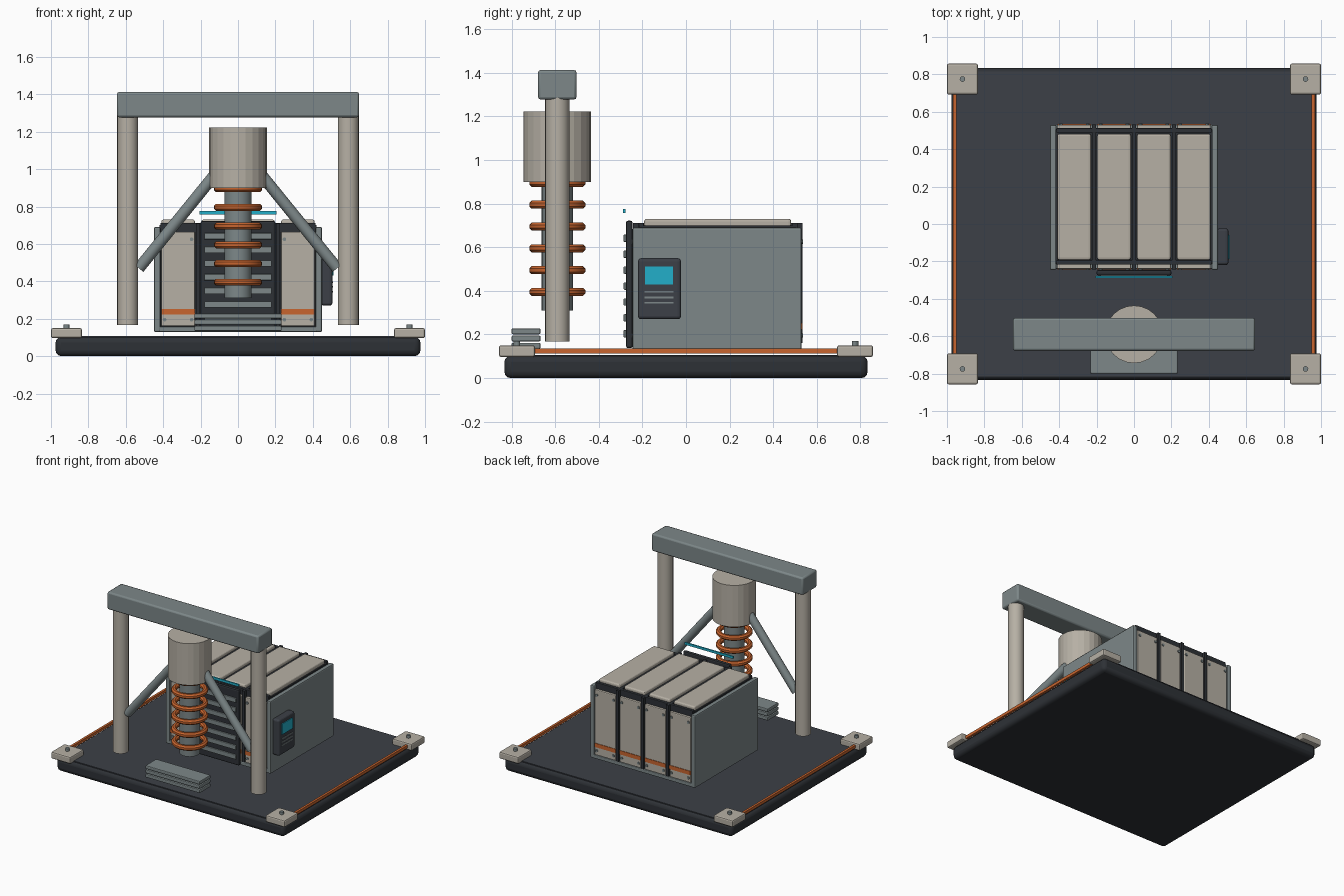
import bpy, bmesh, math
from mathutils import Vector

if "Cube" in bpy.data.objects:
    bpy.data.objects.remove(bpy.data.objects["Cube"])


def material(name, r, g, b):
    m = bpy.data.materials.new(name)
    m.diffuse_color = (r, g, b, 1)
    m.use_nodes = True
    m.node_tree.nodes["Principled BSDF"].inputs["Base Color"].default_value = m.diffuse_color
    return m


CHARCOAL = material("charcoal rubber", 0.027, 0.031, 0.037)
SLATE = material("slate plate", 0.045, 0.051, 0.063)
GREY = material("grey steel", 0.205, 0.245, 0.25)
CREAM = material("cream paint", 0.47, 0.435, 0.375)
ORANGE = material("orange", 0.58, 0.13, 0.028)
CYAN = material("cyan", 0.016, 0.43, 0.59)


def finish(name, bm, mat, bevel=0, segments=2, smooth=True):
    mesh = bpy.data.meshes.new(name)
    bmesh.ops.recalc_face_normals(bm, faces=bm.faces)
    bm.to_mesh(mesh)
    bm.free()
    ob = bpy.data.objects.new(name, mesh)
    bpy.context.collection.objects.link(ob)
    mesh.materials.append(mat)
    if bevel:
        mod = ob.modifiers.new("bevel", 'BEVEL')
        mod.width, mod.segments = bevel, segments
        mod.limit_method = 'ANGLE'
    return ob


def box(name, x, y, z, mat, bevel=0, segments=2):
    """Box from (min, max) ranges on each axis."""
    bm = bmesh.new()
    bmesh.ops.create_cube(bm, size=1)
    for v in bm.verts:
        v.co = [(r[0] + r[1]) / 2 + c * (r[1] - r[0]) for r, c in zip((x, y, z), v.co)]
    return finish(name, bm, mat, bevel, segments)


def rod(name, a, b, radius, mat, sides=20):
    """Cylinder between two points."""
    a, b = Vector(a), Vector(b)
    bm = bmesh.new()
    bmesh.ops.create_cone(bm, cap_ends=True, segments=sides, radius1=radius,
                          radius2=radius, depth=(b - a).length)
    rot = (b - a).to_track_quat('Z', 'Y')
    for v in bm.verts:
        v.co = rot @ v.co + (a + b) / 2
    return finish(name, bm, mat)


def ring(name, centre, major, minor, mat, sides=28, profile=8):
    """Torus lying flat."""
    bm = bmesh.new()
    loops = []
    for i in range(sides):
        t = math.tau * i / sides
        loop = []
        for j in range(profile):
            p = math.tau * (j + 0.5) / profile
            r = major + minor * math.cos(p)
            loop.append(bm.verts.new((centre[0] + r * math.cos(t), centre[1] + r * math.sin(t),
                                      centre[2] + minor * math.sin(p))))
        loops.append(loop)
    for i in range(sides):
        a, b = loops[i], loops[(i + 1) % sides]
        for j in range(profile):
            k = (j + 1) % profile
            bm.faces.new((a[j], b[j], b[k], a[k]))
    return finish(name, bm, mat)


# Base slab with a lighter deck
box("base_slab", (-0.975, 0.975), (-0.833, 0.833), (0, 0.103), CHARCOAL, 0.03, 3)
box("base_deck", (-0.955, 0.955), (-0.815, 0.815), (0.098, 0.107), SLATE)

# Corner blocks with bolts, and side trim strips
for sx in (-1, 1):
    for sy in (-1, 1):
        cx, cy = sx * 0.917, sy * 0.775
        box("corner_block", (cx - 0.083, cx + 0.083), (cy - 0.083, cy + 0.083),
            (0.097, 0.15), CREAM, 0.01)
        rod("corner_bolt", (cx, cy, 0.145), (cx, cy, 0.17), 0.015, GREY, 12)
    box("side_trim", sorted((sx * 0.949, sx * 0.967)), (-0.7, 0.7), (0.113, 0.135), ORANGE)

# Cabinet: core, side walls, floor tray
FRONT, BACK = -0.24, 0.53
box("cabinet_core", (-0.42, 0.42), (FRONT + 0.025, BACK - 0.025), (0.15, 0.70), CHARCOAL)
box("cabinet_floor", (-0.44, 0.44), (FRONT, BACK), (0.13, 0.158), GREY, 0.005)
for s in (-1, 1):
    box("cabinet_side", sorted((s * 0.415, s * 0.45)), (FRONT - 0.005, BACK), (0.13, 0.69), GREY, 0.008)
for y in (-0.205, 0.5):
    box("top_rail", (-0.415, 0.415), (y - 0.012, y + 0.012), (0.66, 0.712), CHARCOAL, 0.004)

# Cabinet cladding in four bays, with dividers
for i in range(4):
    cx = -0.32 + i * 0.2133
    xr = (cx - 0.09, cx + 0.09)
    box("top_panel", xr, (-0.192, 0.482), (0.69, 0.73), CREAM, 0.012, 3)
    for face, d in ((FRONT, -1), (BACK, 1)):
        box("end_panel", xr, sorted((face, face - d * 0.03)), (0.16, 0.665), CREAM, 0.006)
        box("end_stripe", xr, sorted((face + d * 0.004, face - d * 0.004)), (0.222, 0.252), ORANGE)
        for bx in (-0.072, 0.072):
            for z in (0.195, 0.625):
                rod("panel_bolt", (cx + bx, face - d * 0.005, z), (cx + bx, face + d * 0.007, z),
                    0.01, GREY, 10)
    if i < 3:
        dx = cx + 0.1067
        box("bay_divider", (dx - 0.011, dx + 0.011), (FRONT - 0.003, BACK + 0.003),
            (0.16, 0.71), CHARCOAL)

# Front vent with slats and a floating light bar
box("vent_panel", (-0.2, 0.2), (-0.275, -0.245), (0.137, 0.722), CHARCOAL, 0.01)
for i in range(7):
    z = 0.203 + i * 0.073
    box("vent_slat", (-0.18, 0.18), (-0.286, -0.27), (z - 0.017, z + 0.017), GREY, 0.004)
box("light_bar", (-0.207, 0.207), (-0.288, -0.278), (0.757, 0.775), CYAN)

# Control panel on the right wall
box("control_panel", (0.445, 0.505), (-0.22, -0.023), (0.27, 0.55), SLATE, 0.015, 3)
box("control_screen", (0.503, 0.511), (-0.188, -0.06), (0.43, 0.512), CYAN)
for z in (0.345, 0.37, 0.396):
    box("control_line", (0.503, 0.509), (-0.19, -0.057), (z - 0.004, z + 0.004), GREY)

# Stack of slabs at the front
for i in range(3):
    z = 0.135 + i * 0.033
    box("front_slab", (-0.233, 0.233), (-0.8, -0.667), (z, z + 0.027), GREY, 0.006)

# Gantry: beam, posts, braces
GY = -0.59
box("gantry_beam", (-0.647, 0.647), (GY - 0.088, GY + 0.088), (1.277, 1.413), GREY, 0.012)
for s in (-1, 1):
    rod("gantry_post", (s * 0.59, GY, 0.167), (s * 0.59, GY, 1.29), 0.056, CREAM)
    rod("gantry_brace", (s * 0.12, GY, 0.975), (s * 0.53, GY, 0.47), 0.031, GREY, 16)

# Drive head, shaft and coil rings
rod("drive_head", (0, GY, 0.9), (0, GY, 1.222), 0.154, CREAM, 24)
rod("drive_shaft", (0, GY, 0.31), (0, GY, 0.91), 0.073, GREY, 20)
for i in range(6):
    ring("coil_ring", (0, GY, 0.395 + i * 0.1), 0.11, 0.02, ORANGE)

# Smooth round parts while keeping hard edges
for ob in bpy.context.collection.objects:
    ob.select_set(ob.name.startswith(("gantry", "coil", "drive_shaft", "base_slab")))
bpy.context.view_layer.objects.active = bpy.data.objects["base_slab"]
bpy.ops.object.shade_smooth_by_angle(angle=math.radians(30))
